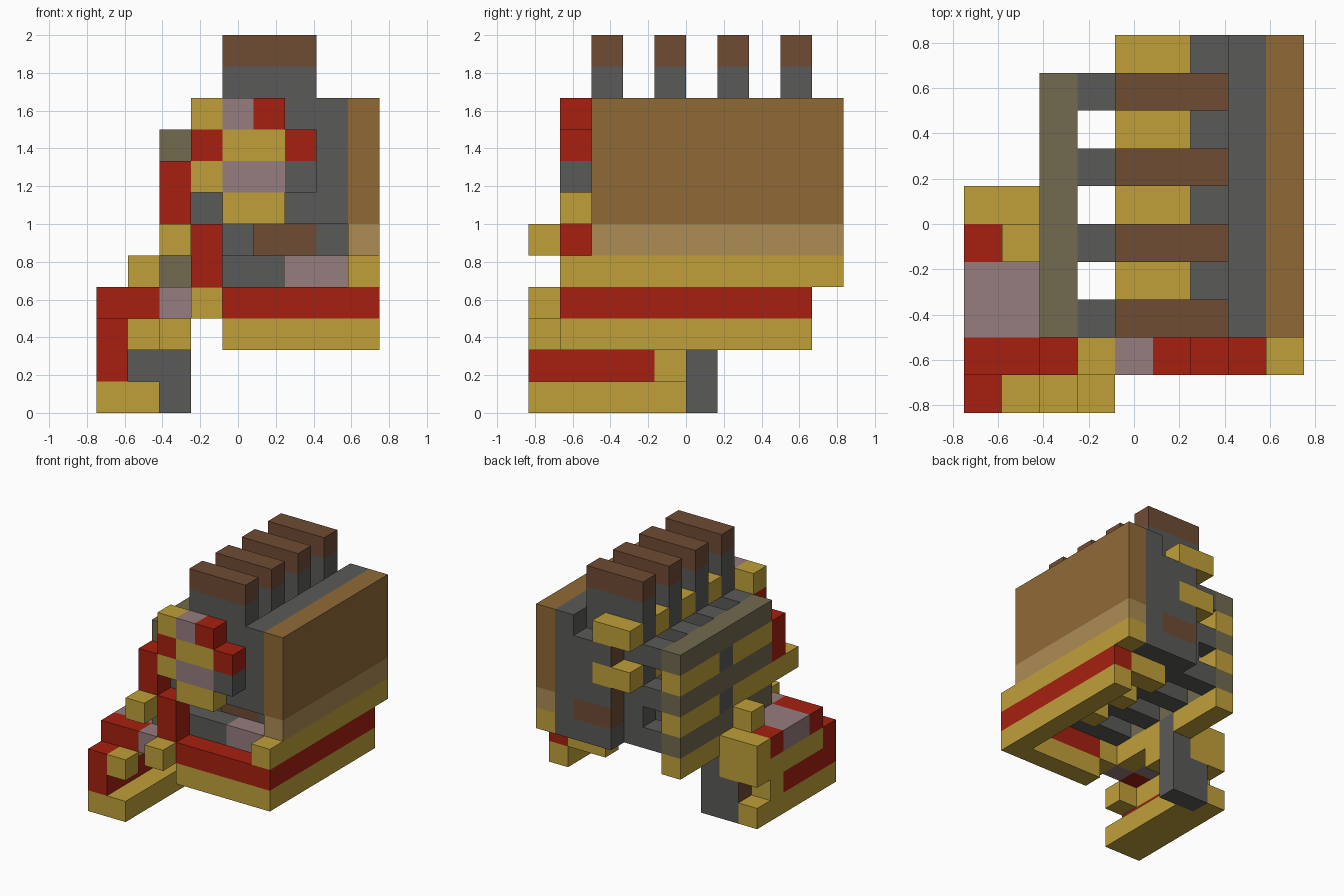
import bpy
import bmesh
from mathutils import Vector

cube = bpy.data.objects.get("Cube")
if cube:
    bpy.data.objects.remove(cube, do_unlink=True)

UNIT = 1 / 6
ORIGIN = Vector((-0.75, -5 * UNIT, 0))

HEX = {
    "yellow": "C0A03A", "grey": "5A5A58", "red": "A62010", "brown": "704C34",
    "ochre": "906A36", "tan": "AC8C54", "mauve": "967C7E", "olive": "726A50",
}


def linear(pair):
    c = int(pair, 16) / 255
    return c / 12.92 if c < 0.04 else ((c + 0.055) / 1.055) ** 2.4


def make_material(name, code):
    rgba = (*[linear(code[n:n + 2]) for n in (0, 2, 4)], 1)
    mat = bpy.data.materials.new(name)
    mat.use_nodes = True
    mat.diffuse_color = rgba
    node = next(n for n in mat.node_tree.nodes if n.type == "BSDF_PRINCIPLED")
    node.inputs["Base Color"].default_value = rgba
    node.inputs["Roughness"].default_value = 0.9
    return mat


NAMES = list(HEX)
MATS = [make_material(n, HEX[n]) for n in NAMES]
blocks = {}       # cell -> (part, colour)
brown_sides = set()  # cells whose right face is brown


def span(v):
    return range(v, v + 1) if isinstance(v, int) else range(v[0], v[1] + 1)


def fill(part, colour, x, y, z):
    """Fill an inclusive range of cells; later fills replace earlier ones."""
    for i in span(x):
        for j in span(y):
            for k in span(z):
                blocks[i, j, k] = (part, colour)


def clear(x, y, z):
    for i in span(x):
        for j in span(y):
            for k in span(z):
                blocks.pop((i, j, k), None)


# Left side wall and its grey lining
fill("side_wall", "ochre", 8, (2, 9), (6, 9))
fill("side_wall", "tan", 8, (2, 9), 5)
fill("side_wall", "yellow", 8, (2, 9), 4)
fill("side_wall", "yellow", 8, 1, 4)
fill("wall_lining", "grey", 7, (2, 9), (4, 9))

# Upright ribs with brown caps, and their links to the slatted wall
for j in (2, 4, 6, 8):
    fill("ribs", "grey", (4, 6), j, (4, 10))
    fill("rib_caps", "brown", (4, 6), j, 11)
    for k in (4, 6, 8):
        fill("rib_links", "grey", 3, j, k)

# Notched filling between the ribs
for j in (3, 5, 7, 9):
    fill("rib_spacers", "grey", (5, 6), j, (4, 8))
    fill("spacer_bars", "yellow", (4, 5), j, 9)
    fill("spacer_bars", "yellow", (4, 5), j, 7)
    fill("spacer_bars", "brown", (5, 6), j, 5)
    brown_sides.update({(5, j, 6), (5, j, 8)})

# Front opening with its ledge
clear((4, 7), 2, 5)
fill("opening_ledge", "mauve", (6, 7), 2, 4)

# Slatted wall on the right
for k in range(3, 9):
    fill("slatted_wall", "yellow" if k % 2 else "olive", 2, (2, 8), k)
    if k % 2:
        fill("slatted_wall", "grey", 2, 5, k)

# Base skirt and cross teeth
for k, colour in ((2, "yellow"), (3, "red")):
    fill("base_skirt", colour, 8, (1, 8), k)
    fill("base_skirt", colour, (4, 8), 1, k)
for j in (4, 6, 8):
    fill("base_teeth", "yellow", (6, 7), j, 3)

# Coloured front panel, one string per row from the top
PANEL = {9: "..ymr", 8: "..ryyr", 7: ".rymmg", 6: ".r.yy", 5: ".yr", 4: "..r", 3: ".my"}
CODES = {n[0]: n for n in ("yellow", "red", "grey", "mauve")}
for k, row in PANEL.items():
    for n, letter in enumerate(row):
        if letter in CODES:
            fill("front_panel", CODES[letter], n + 1, 1, k)
fill("front_knob", "yellow", 2, 0, 5)
fill("front_knob", "yellow", 3, 0, 3)

# Hollow foot: sole, outer side, roof, heel
fill("foot_sole", "yellow", (0, 1), (0, 4), 0)
fill("foot_side", "red", 0, (0, 3), 1)
fill("foot_side", "yellow", 0, 4, 1)
fill("foot_side", "yellow", 0, (1, 5), 2)
fill("foot_side", "red", 0, 0, 2)
fill("foot_roof", "red", (0, 1), 1, 3)
fill("foot_roof", "mauve", (0, 1), (2, 3), 3)
fill("foot_roof", "red", 0, 4, 3)
fill("foot_roof", "yellow", 1, 4, (3, 4))
fill("foot_roof", "yellow", (0, 1), 5, 3)
fill("foot_heel", "yellow", 0, 5, 0)
fill("foot_heel", "grey", (1, 2), 5, (0, 2))
fill("foot_heel", "yellow", 1, 5, 2)
fill("foot_brace", "yellow", (1, 2), 4, 2)
fill("foot_knob", "yellow", 1, 0, 2)
brown_sides.add((1, 5, 1))


# Build each part from the exposed faces of its blocks
def add_block_faces(bm, cell, colour):
    centre = ORIGIN + (Vector(cell) + Vector((0.5, 0.5, 0.5))) * UNIT
    for axis in range(3):
        for sign in (-1, 1):
            near = list(cell)
            near[axis] += sign
            if tuple(near) in blocks:
                continue
            n, u = Vector(), Vector()
            n[axis] = sign
            u[(axis + 1) % 3] = 1
            v = n.cross(u)
            corners = [centre + (n + u * a + v * b) * UNIT / 2
                       for a, b in ((-1, -1), (1, -1), (1, 1), (-1, 1))]
            face = bm.faces.new([bm.verts.new(c) for c in corners])
            right = axis == 0 and sign < 0 and cell in brown_sides
            face.material_index = NAMES.index("brown" if right else colour)


for part in dict.fromkeys(p for p, c in blocks.values()):
    bm = bmesh.new()
    for cell, (owner, colour) in blocks.items():
        if owner == part:
            add_block_faces(bm, cell, colour)
    bmesh.ops.remove_doubles(bm, verts=bm.verts[:], dist=0.001)
    mesh = bpy.data.meshes.new(part)
    for mat in MATS:
        mesh.materials.append(mat)
    bm.to_mesh(mesh)
    bm.free()
    bpy.context.collection.objects.link(bpy.data.objects.new(part, mesh))
